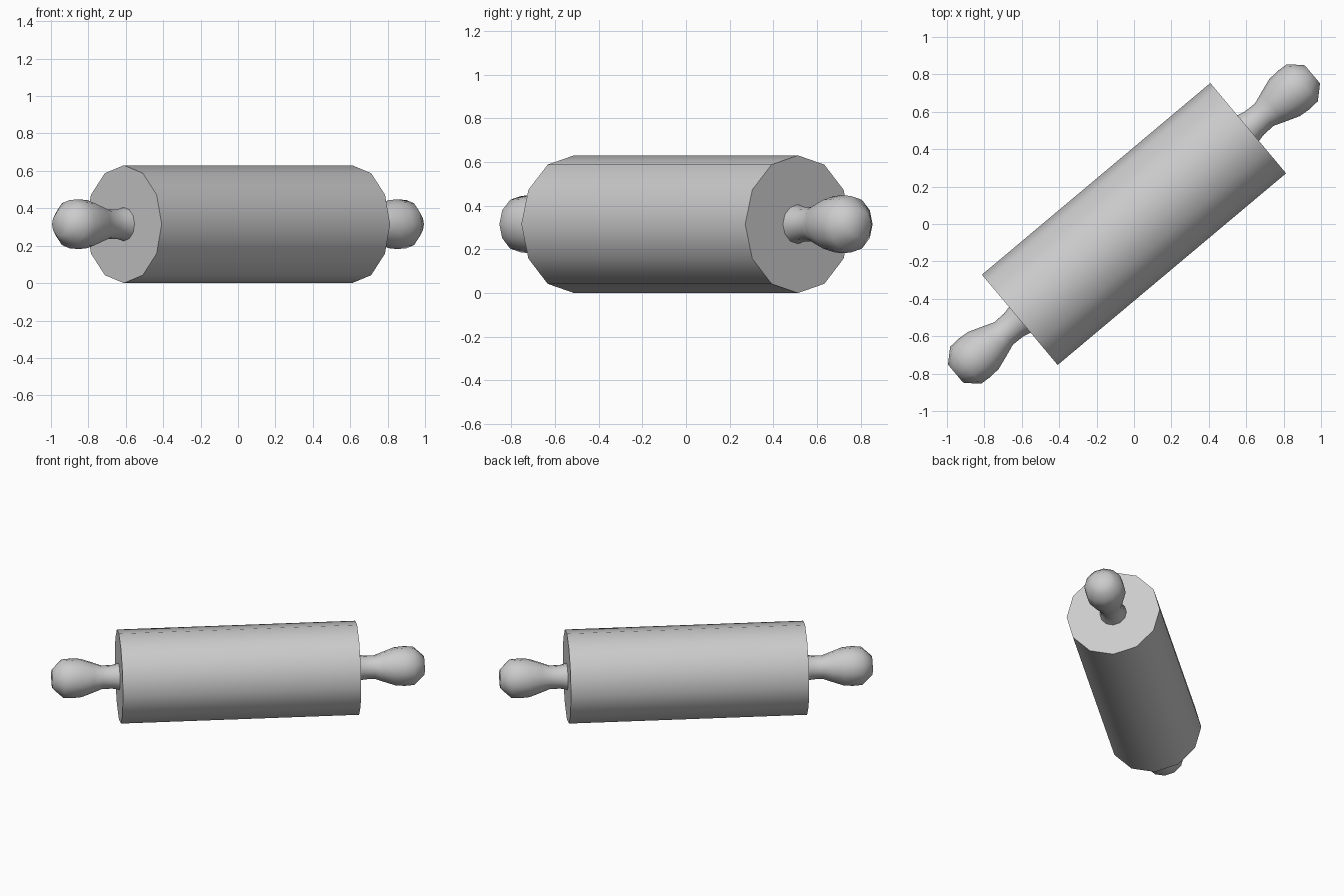
import bpy, bmesh, math
from mathutils import Matrix

if "Cube" in bpy.data.objects:
    bpy.data.objects.remove(bpy.data.objects["Cube"])

SIDES = 12
R = 0.315
HALF = 0.797
# lay the turning axis (z) along x, turn it 40 degrees, lift to rest on the ground
PLACE = (Matrix.Translation((0, 0, R)) @ Matrix.Rotation(math.radians(40), 4, 'Z')
         @ Matrix.Rotation(math.radians(90), 4, 'Y'))


def lathe(name, profile, flip=1):
    """Turn a list of (distance along axis, radius) into a capped solid."""
    bm = bmesh.new()
    rings = []
    for t, r in profile:
        rings.append([bm.verts.new((r * math.cos(2 * math.pi * i / SIDES),
                                    r * math.sin(2 * math.pi * i / SIDES), t * flip))
                      for i in range(SIDES)])
    for a, b in zip(rings, rings[1:]):
        for i in range(SIDES):
            j = (i + 1) % SIDES
            bm.faces.new((a[i], a[j], b[j], b[i]))
    bm.faces.new(rings[0])
    bm.faces.new(rings[-1])
    bmesh.ops.transform(bm, matrix=PLACE, verts=bm.verts)
    bmesh.ops.recalc_face_normals(bm, faces=bm.faces)
    mesh = bpy.data.meshes.new(name)
    bm.to_mesh(mesh)
    bm.free()
    obj = bpy.data.objects.new(name, mesh)
    bpy.context.collection.objects.link(obj)
    bpy.ops.object.select_all(action='DESELECT')
    obj.select_set(True)
    bpy.context.view_layer.objects.active = obj
    bpy.ops.object.shade_smooth_by_angle(angle=math.radians(50))
    return obj


# main roller
lathe("roller", [(-HALF, R), (HALF, R)])

# turned handles, one at each end
handle = [(HALF - 0.01, 0.092), (0.84, 0.08), (0.91, 0.078), (0.97, 0.1),
          (1.05, 0.128), (1.11, 0.133), (1.175, 0.129), (1.217, 0.09), (1.245, 0.063)]
lathe("handle_right", handle, 1)
lathe("handle_left", handle, -1)
